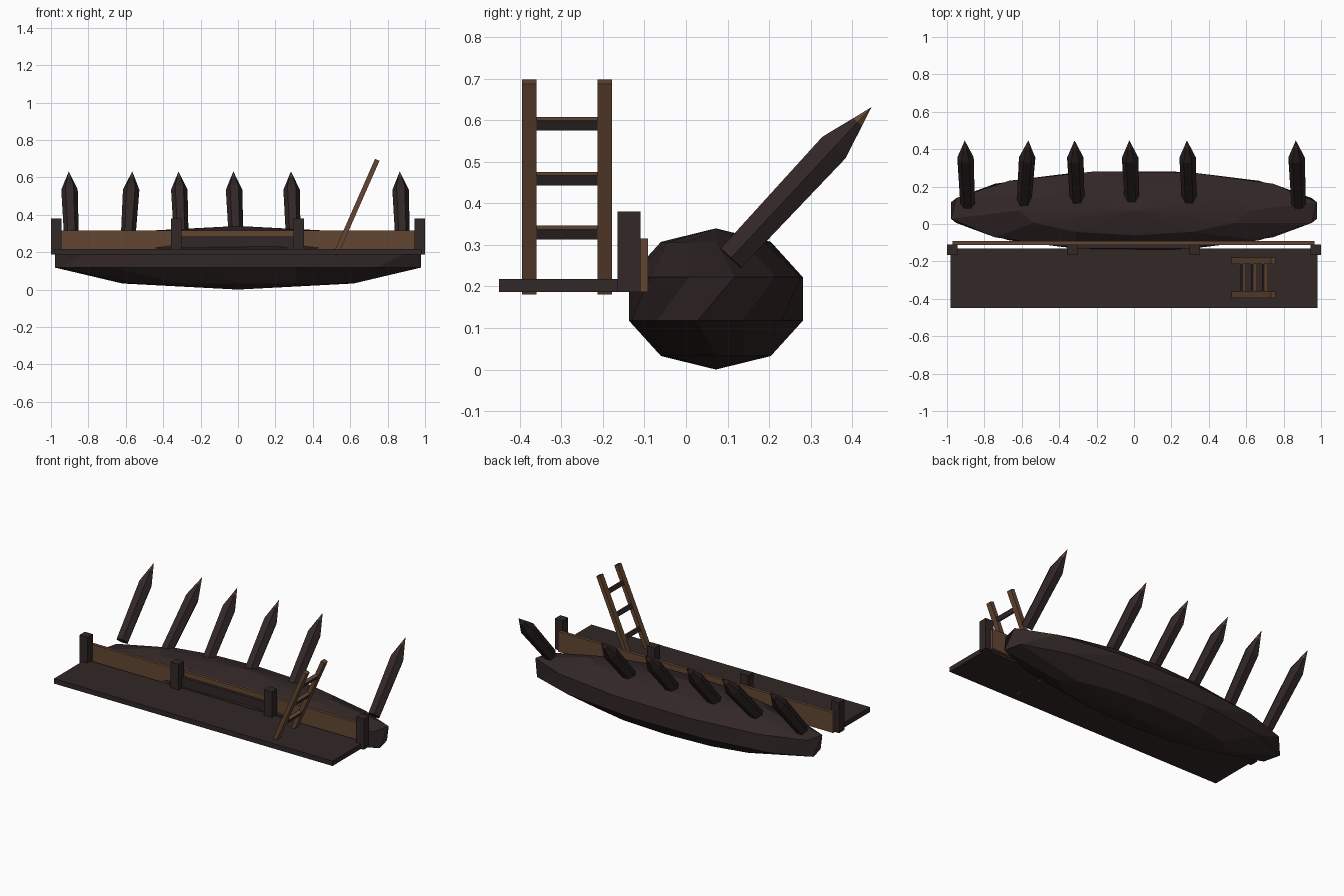
import bpy, bmesh, math
from mathutils import Vector, Matrix

if "Cube" in bpy.data.objects:
    bpy.data.objects.remove(bpy.data.objects["Cube"])


def material(name, rgb):
    m = bpy.data.materials.new(name)
    m.diffuse_color = (*rgb, 1)
    m.use_nodes = True
    m.node_tree.nodes["Principled BSDF"].inputs["Base Color"].default_value = m.diffuse_color
    return m


DARK = material("dark_wood", (0.032, 0.020, 0.020))
BROWN = material("brown_wood", (0.125, 0.062, 0.032))


def finish(name, bm, mats):
    bmesh.ops.recalc_face_normals(bm, faces=bm.faces[:])
    me = bpy.data.meshes.new(name)
    bm.to_mesh(me)
    bm.free()
    for m in mats:
        me.materials.append(m)
    ob = bpy.data.objects.new(name, me)
    bpy.context.collection.objects.link(ob)
    return ob


def box(name, lo, hi, mat, tilt=0.0, side_mat=None):
    lo, hi = Vector(lo), Vector(hi)
    bm = bmesh.new()
    bmesh.ops.create_cube(bm, size=1, matrix=Matrix.Diagonal((*(hi - lo), 1)))
    bm.normal_update()
    if side_mat:
        for f in bm.faces:
            f.material_index = 1 if abs(f.normal.x) > 0.9 else 0
    ob = finish(name, bm, [mat] + ([side_mat] if side_mat else []))
    ob.location = (lo + hi) / 2
    ob.rotation_euler.y = tilt
    return ob


def loft(name, rings, start, end, mats, mat_rule=None):
    """Skin closed rings together, closing each end to a point."""
    bm = bmesh.new()
    vs = [[bm.verts.new(p) for p in r] for r in rings]
    a, b = bm.verts.new(start), bm.verts.new(end)
    n = len(vs[0])
    for i in range(n):
        j = (i + 1) % n
        bm.faces.new((a, vs[0][j], vs[0][i]))
        for k in range(len(vs) - 1):
            bm.faces.new((vs[k][i], vs[k][j], vs[k + 1][j], vs[k + 1][i]))
        f = bm.faces.new((vs[-1][i], vs[-1][j], b))
        if mat_rule:
            f.material_index = mat_rule
    return finish(name, bm, mats)


# Earth mound: low-poly ellipsoid with slightly twisted rings
rings = []
for k, twist in ((1, 0), (2, -12), (3, 12), (4, 0)):
    polar = math.radians(36 * k)
    s = math.sin(polar) / math.sin(math.radians(72))
    ring = []
    for i in range(12):
        t = math.radians(30 * i + twist)
        ring.append((1.0 * s * math.cos(t), 0.072 + 0.214 * s * math.sin(t),
                     0.17 - 0.17 * math.cos(polar)))
    rings.append(ring)
loft("mound", rings, (0, 0.072, 0), (0, 0.072, 0.34), [DARK])

# Walkway, back boards and posts
box("walkway", (-0.98, -0.45, 0.187), (0.98, -0.13, 0.218), DARK)
box("wall_board", (-0.97, -0.112, 0.187), (0.965, -0.092, 0.316), BROWN)
box("centre_board", (-0.31, -0.13, 0.187), (0.31, -0.11, 0.285), DARK)
for i, x in enumerate((-0.972, -0.33, 0.325, 0.972)):
    box(f"post_{i + 1}", (x - 0.028, -0.165, 0.187),
        (x + 0.028, -0.11, 0.381), DARK)

# Ladder leaning sideways
lean = math.atan2(0.22, 0.50)
cx, cz, half = 0.633, 0.44, 0.277
for i, y in enumerate((-0.378, -0.196)):
    box(f"ladder_rail_{i + 1}", (cx - 0.013, y - 0.0175, cz - half),
        (cx + 0.013, y + 0.0175, cz + half), BROWN, lean)
for i, z in enumerate((0.33, 0.46, 0.592)):
    x = cx + (z - cz) * math.tan(lean)
    box(f"ladder_rung_{i + 1}", (x - 0.011, -0.365, z - 0.013),
        (x + 0.011, -0.21, z + 0.013), BROWN, lean, DARK)

# Sharpened stakes with pale tips
for i, (tip_x, base_x) in enumerate(((-0.905, -0.89), (-0.565, -0.588),
                                     (-0.318, -0.303), (-0.025, -0.01),
                                     (0.283, 0.296), (0.865, 0.88))):
    base, tip = Vector((base_x, 0.108, 0.268)), Vector((tip_x, 0.447, 0.632))
    axis = (tip - base).normalized()
    u = Vector((1, 0, 0))
    u = (u - axis * u.dot(axis)).normalized()
    v = axis.cross(u)
    rings = []
    for d, r in ((0, 0.039), (0.73, 0.044), (0.9, 0.0163)):
        c = base.lerp(tip, d)
        rings.append([c + r * (math.cos(a) * u + math.sin(a) * v)
                      for a in (math.tau * k / 6 for k in range(6))])
    loft(f"stake_{i + 1}", rings, base, tip, [DARK, BROWN], 1)
